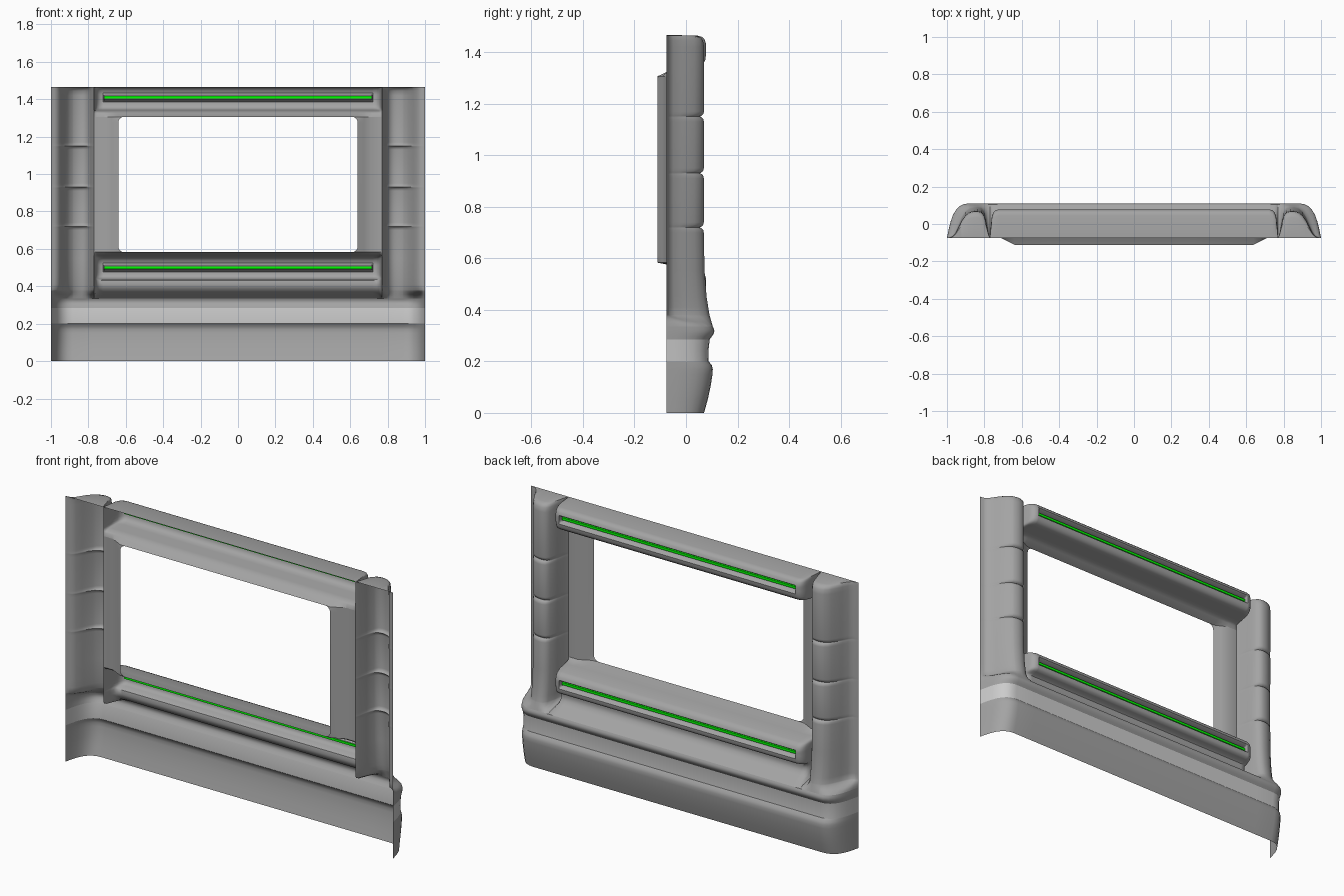
import bpy, bmesh, math

if "Cube" in bpy.data.objects:
    bpy.data.objects.remove(bpy.data.objects["Cube"])

BACK = -0.075          # rear plane of the open shell
LIP = .335             # height where the base lip ends
GREY = (.37, .37, .37, 1)


def interp(table, t):
    """Piecewise-linear lookup in a sorted (key, value) table."""
    if t <= table[0][0]:
        return table[0][1]
    for (a, va), (b, vb) in zip(table, table[1:]):
        if t <= b:
            return va + (vb - va) * (t - a) / (b - a)
    return table[-1][1]


def sheet(name, rows, mirror=False, colour=GREY):
    """Skin a surface through rows of points (x rising, z falling)."""
    bm = bmesh.new()
    vs = [[bm.verts.new(p) for p in row] for row in rows]
    for a, b in zip(vs, vs[1:]):
        for i in range(len(a) - 1):
            bm.faces.new((a[i], a[i + 1], b[i + 1], b[i]))
    finish(name, bm, mirror, colour)


def finish(name, bm, mirror=False, colour=GREY):
    me = bpy.data.meshes.new(name)
    bm.to_mesh(me)
    bm.free()
    ob = bpy.data.objects.new(name, me)
    bpy.context.collection.objects.link(ob)
    mat = bpy.data.materials.new(name)
    mat.diffuse_color = colour
    mat.use_nodes = True
    mat.node_tree.nodes["Principled BSDF"].inputs["Base Color"].default_value = mat.diffuse_color
    me.materials.append(mat)
    bpy.ops.object.select_all(action='DESELECT')
    ob.select_set(True)
    bpy.context.view_layer.objects.active = ob
    bpy.ops.object.shade_smooth_by_angle(angle=math.radians(42))
    if mirror:
        ob.modifiers.new("Mirror", 'MIRROR')


def deepen(y, f):
    return BACK + (y - BACK) * f


def both(xs):
    return [-x for x in reversed(xs)] + [0] + list(xs)


# Outer depth by height, and end roundings by distance from the side edge
DEPTH = [(0, .07), (.05, .084), (.1, .095), (.15, .103), (.17, .104), (.185, .1),
         (.2, .088), (.24, .087), (.285, .092), (.297, .101), (.308, .108), (.318, .11),
         (.327, .108), (LIP, .104), (.38, .091), (.45, .08), (.55, .072), (.7, .069),
         (1.42, .07), (1.445, .066), (1.458, .056), (1.465, .035)]
BASE_END = [(0, 0), (.008, .22), (.018, .45), (.03, .64), (.045, .79), (.065, .91),
            (.09, .98), (.115, 1)]
PILLAR_END = [(0, 0), (.03, .06), (.045, .18), (.06, .38), (.08, .65), (.1, .85),
              (.12, .95), (.145, 1), (.165, 1), (.185, .96), (.2, .82), (.212, .5),
              (.222, .15), (.23, 0)]


# Base skirting: lower panel, light band, upper lip
base_xs = both([.5, .77] + [1 - d for d, _ in reversed(BASE_END)])


def base_part(name, lo, hi, colour=GREY):
    zs = [z for z, _ in reversed(DEPTH) if lo <= z <= hi]
    sheet(name, [[(x, deepen(interp(DEPTH, z), interp(BASE_END, 1 - abs(x))), z)
                  for x in base_xs] for z in zs], colour=colour)


base_part("base_panel", 0, .2)
base_part("base_light_band", .2, .285, (.65, .65, .65, 1))
base_part("base_lip", .285, LIP)


# Side pillars with three pinched seams, growing out of the base
def merge(z):
    t = min(1, max(0, (z - LIP) / .05))
    return t * t * (3 - 2 * t)


SEAMS = (.72, .93, 1.15)
PINCH = [(0, .9), (.004, .945), (.01, .985), (.02, 1)]
zs = {z for z, _ in DEPTH if z >= LIP} | {.345, .355, .365, .375, .41}
for s in SEAMS:
    for d, _ in PINCH:
        zs |= {s - d, s + d}
ds = sorted({d for d, _ in BASE_END + PILLAR_END}, reverse=True)
rows = [[(1 - d, BACK, 1.466) for d in ds]]        # closed top
for z in sorted(zs, reverse=True):
    pinch = interp(PINCH, min(abs(z - s) for s in SEAMS))
    row = []
    for d in ds:
        b, p, t = interp(BASE_END, d), interp(PILLAR_END, d), merge(z)
        row.append((1 - d, deepen(interp(DEPTH, z), (b + (p - b) * t) * pinch), z))
    rows.append(row)
sheet("side_pillar", rows, mirror=True)


# Rails above and below the window: profile (y, z, y without the slot)
FRAME = [(.64, -.111), (.71, BACK)]
TOP, SILL = 1.306, .583
RAIL_END = [(0, 0), (.005, .45), (.01, .75), (.018, .9), (.03, .97), (.045, 1)]
rail_xs = both([.3, .64, .675, .71, .716, .722] + [.77 - d for d, _ in reversed(RAIL_END)])


def slot(z):
    return [(.077, z + .024, .077), (.068, z + .017, .078), (.034, z + .008, .078),
            (.032, z, .078), (.034, z - .008, .078), (.068, z - .017, .078),
            (.077, z - .024, .077)]


def rail(name, profile):
    rows = []
    for y0, z, y1 in profile:
        row = []
        for x in rail_xs:
            y = y0 if abs(x) < .719 else y1
            if y < BACK:
                y = interp(FRAME, abs(x))
            else:
                m, t = interp(RAIL_END, .77 - abs(x)), merge(z)
                y = deepen(y, 1 + (m - 1) * t)
            row.append((x, y, z))
        rows.append(row)
    sheet(name, rows)


def plain(*pts):
    return [(y, z, y) for y, z in pts]


rail("upper_rail",
     plain((BACK, 1.466), (.045, 1.464), (.062, 1.459), (.072, 1.449)) + slot(1.41) +
     plain((.075, 1.37), (.068, 1.356), (.055, 1.347), (.03, 1.343), (-.03, 1.338),
           (-.06, 1.333), (-.07, 1.325), (-.11, TOP)))
rail("lower_rail",
     plain((-.11, SILL), (-.065, .574), (-.03, .567), (.045, .558), (.062, .55),
           (.072, .538)) + slot(.5) +
     plain((.076, .46), (.07, .449), (.055, .442), (.035, .438), (.024, .43),
           (.02, .41), (.026, .39), (.045, .37), (.08, .35), (.104, LIP)))

# Window side frames with rounded inner corners
R = .03
steps = [R * (1 - math.cos(math.pi / 2 * i / 5)) for i in range(6)]
rows = []
for z in [TOP - s for s in steps] + [SILL + s for s in reversed(steps)]:
    d = max(0, min(R, TOP - z, z - SILL))
    inner = .64 - (R - math.sqrt(max(0, R * R - (R - d) ** 2)))
    rows.append([(x, interp(FRAME, x), z) for x in (inner, .65, .675, .71, .77)])
sheet("window_side_frame", rows, mirror=True)

# Green light strips set in the slots
for name, z in (("upper_light_strip", 1.41), ("lower_light_strip", .5)):
    bm = bmesh.new()
    bmesh.ops.create_cube(bm, size=1)
    for v in bm.verts:
        v.co = (v.co.x * 1.43, .044 + v.co.y * .03, z + v.co.z * .013)
    finish(name, bm, colour=(0, 1, 0, 1))
